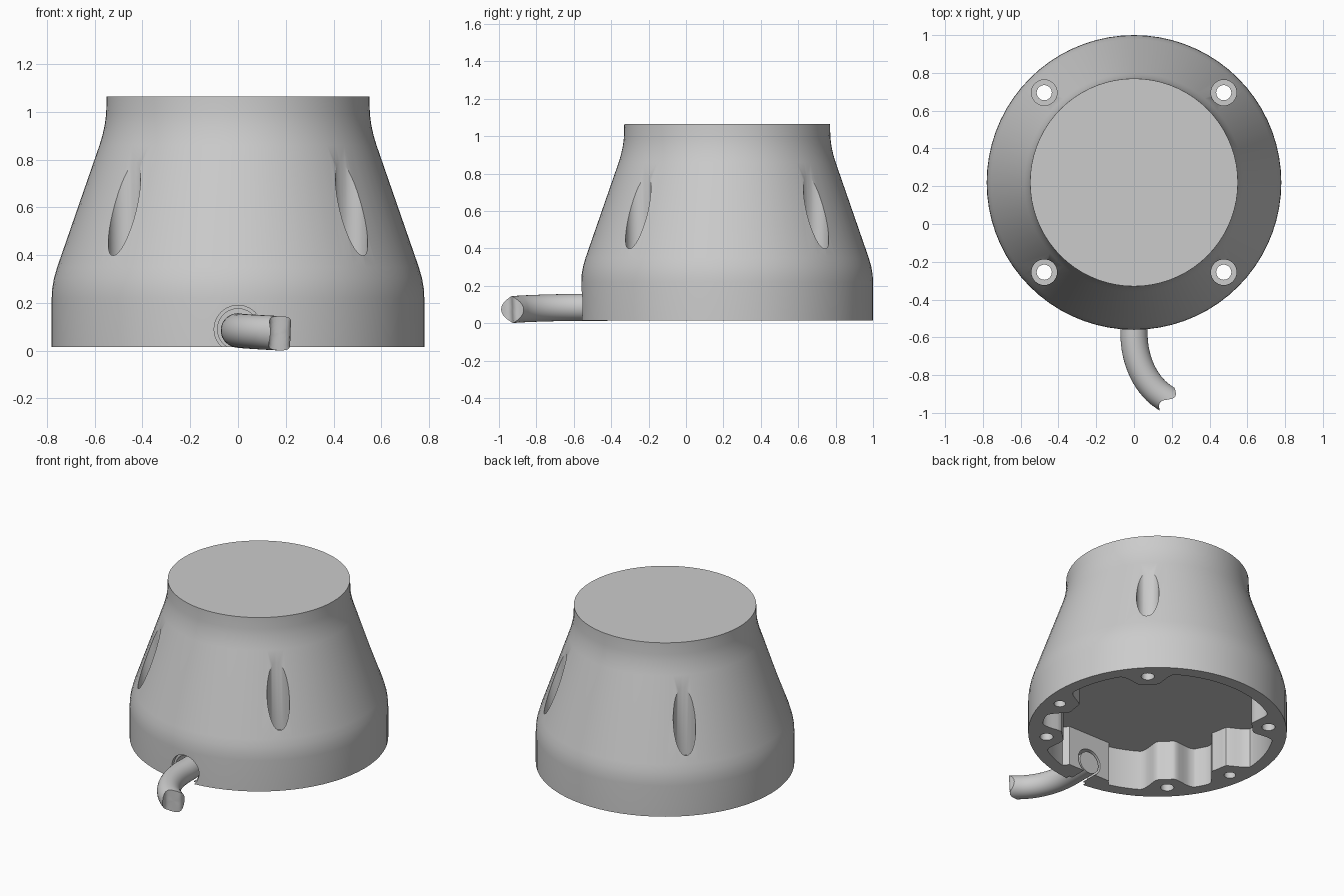
import bpy, bmesh, math
from mathutils import Vector

if "Cube" in bpy.data.objects:
    bpy.data.objects.remove(bpy.data.objects["Cube"])

CY = 0.22          # housing axis in y
BASE = 0.015       # underside of the housing
TAU = 2 * math.pi

grey = bpy.data.materials.new("light_grey")
grey.diffuse_color = (0.6, 0.6, 0.6, 1)
grey.use_nodes = True
grey.node_tree.nodes["Principled BSDF"].inputs["Base Color"].default_value = grey.diffuse_color


def finish(name, bm):
    bmesh.ops.recalc_face_normals(bm, faces=bm.faces)
    me = bpy.data.meshes.new(name)
    bm.to_mesh(me)
    bm.free()
    ob = bpy.data.objects.new(name, me)
    bpy.context.collection.objects.link(ob)
    me.materials.append(grey)
    return ob


def loft(name, rings):
    """Closed solid skinned through rings of equal point count."""
    bm = bmesh.new()
    rows = [[bm.verts.new(p) for p in ring] for ring in rings]
    n = len(rows[0])
    for a, b in zip(rows, rows[1:]):
        for i in range(n):
            bm.faces.new((a[i], a[(i + 1) % n], b[(i + 1) % n], b[i]))
    bm.faces.new(rows[0][::-1])
    bm.faces.new(rows[-1])
    return finish(name, bm)


def circle(x, y, z, r, n):
    return [(x + r * math.cos(TAU * i / n), y + r * math.sin(TAU * i / n), z) for i in range(n)]


def post(x, y, z0, z1, r):
    return loft("cutter", [circle(x, y, z0, r, 32), circle(x, y, z1, r, 32)])


def bore(y0, y1, z, r):
    """Cylinder along y for the cable opening."""
    ring = circle(0, 0, 0, r, 40)
    return loft("cutter", [[(px, y, z + py) for px, py, _ in ring] for y in (y0, y1)])


def cut(ob, cutter):
    cutter.hide_render = True
    mod = ob.modifiers.new("cut", 'BOOLEAN')
    mod.operation, mod.solver, mod.object = 'DIFFERENCE', 'EXACT', cutter
    bpy.context.view_layer.objects.active = ob
    bpy.ops.object.modifier_apply(modifier=mod.name)
    bpy.data.objects.remove(cutter)


def smooth(ob, deg=30):
    bpy.ops.object.select_all(action='DESELECT')
    ob.select_set(True)
    bpy.context.view_layer.objects.active = ob
    bpy.ops.object.shade_smooth_by_angle(angle=math.radians(deg))


# Housing: turned bell shape
profile = [(0.78, BASE), (0.78, 0.22), (0.778, 0.26), (0.77, 0.305), (0.757, 0.35),
           (0.58, 0.86), (0.568, 0.90), (0.558, 0.945), (0.552, 0.99), (0.55, 1.065)]
housing = loft("housing", [circle(0, CY, z, r, 72) for r, z in profile])

# Underside cavity: round wall with screw bosses and a flat pad at the cable
through = [math.radians(a) for a in (45, 135, 225, 315)]
blind = [math.radians(a) for a in (-10, 190)]


def cavity_radius(t):
    r = 0.70
    for b in through + blind:
        d = abs((t - b + math.pi) % TAU - math.pi)
        if d < 0.24:
            k = min(1, (0.24 - d) / 0.16)
            r = min(r, 0.70 - 0.125 * k * k * (3 - 2 * k))
    if math.sin(t) < 0 and abs(math.tan(t - math.pi / 2)) < 0.25:
        r = min(r, 0.64 / -math.sin(t))
    return r


N = 240
outline = [(cavity_radius(TAU * i / N) * math.cos(TAU * i / N),
            CY + cavity_radius(TAU * i / N) * math.sin(TAU * i / N)) for i in range(N)]
cut(housing, loft("cutter", [[(x, y, z) for x, y in outline] for z in (-0.1, 0.28)]))

# Through screw holes with counterbores, and blind screw holes
for a in through:
    x, y = 0.672 * math.cos(a), CY + 0.672 * math.sin(a)
    cut(housing, post(x, y, -0.1, 0.6, 0.04))
    cut(housing, post(x, y, 0.34, 1.2, 0.068))
for a in blind:
    cut(housing, post(0.68 * math.cos(a), CY + 0.68 * math.sin(a), -0.1, 0.2, 0.035))

# Stepped cable opening, broken through at the bottom edge
cut(housing, bore(-0.70, -0.53, 0.09, 0.10))
cut(housing, bore(-0.60, -0.38, 0.09, 0.086))
smooth(housing)

# Cable: bent tube with a wave-shaped break at its free end
R, M = 0.072, 32
path = [Vector((0, -0.42, 0.085)), Vector((0, -0.58, 0.085))]
p0, p1, p2, p3 = (Vector(p) for p in ((0, -0.58, 0.085), (0, -0.72, 0.083),
                                      (0.06, -0.86, 0.079), (0.175, -0.928, 0.073)))
for i in range(1, 17):
    t = i / 16
    u = 1 - t
    path.append(p0 * u**3 + p1 * 3 * u * u * t + p2 * 3 * u * t * t + p3 * t**3)
rings = []
for i, p in enumerate(path):
    tan = (path[min(i + 1, len(path) - 1)] - path[max(i - 1, 0)]).normalized()
    side = tan.cross(Vector((0, 0, 1))).normalized()
    up = side.cross(tan)
    last = i == len(path) - 1
    for f in ((1, 0.8, 0.6, 0.4, 0.2, 0.03) if last else (1,)):
        ring = []
        for j in range(M):
            c, s = f * math.cos(TAU * j / M), f * math.sin(TAU * j / M)
            wave = -0.026 * math.sin(math.pi * c) if last else 0
            ring.append(p + side * R * c + up * R * s + tan * wave)
        rings.append(ring)
# Drop the ring just before the end so the wave has room
del rings[-7]
cable = loft("cable", rings)
smooth(cable, 40)
